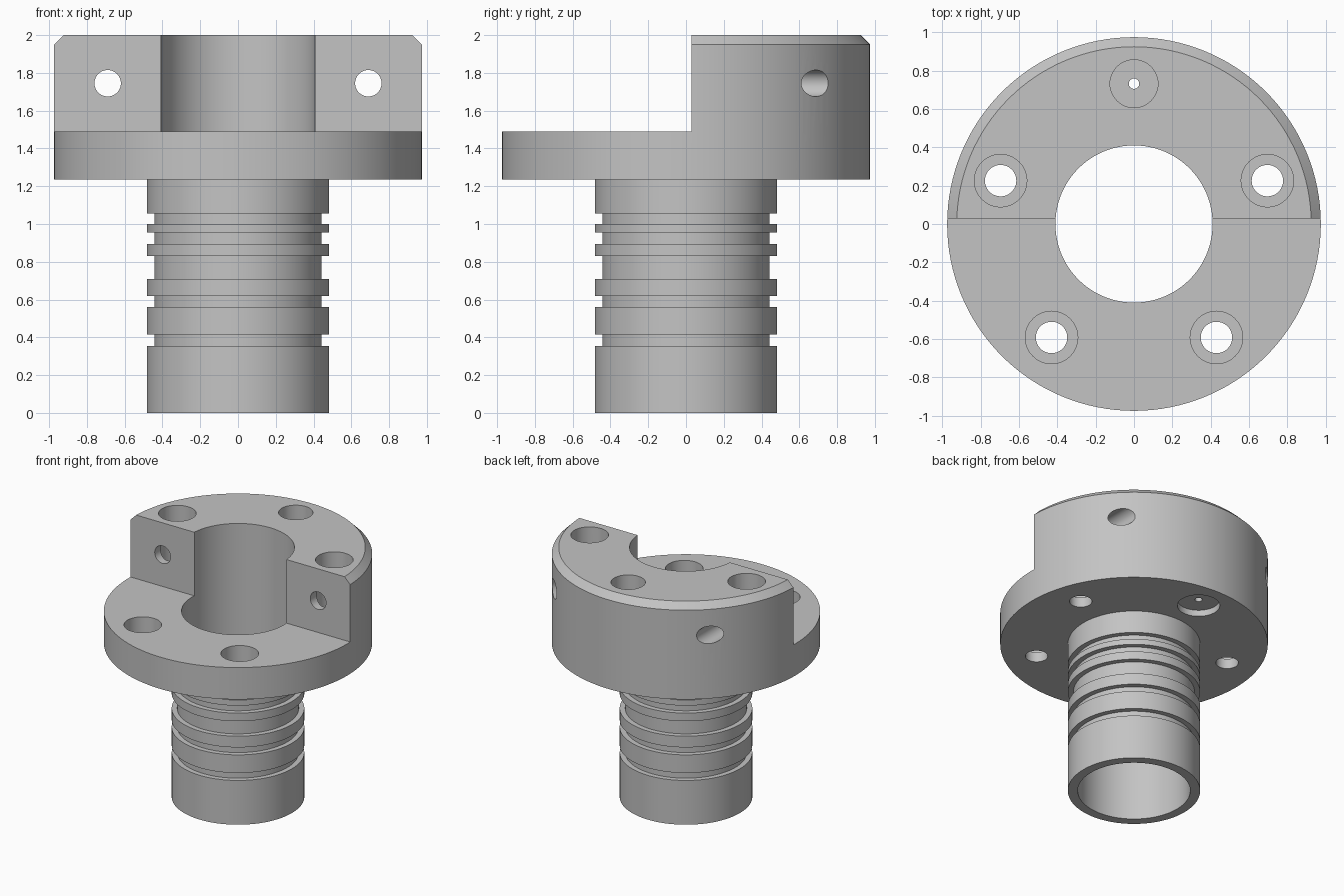
import bpy, bmesh, math

cube = bpy.data.objects.get("Cube")
if cube:
    bpy.data.objects.remove(cube, do_unlink=True)

grey = bpy.data.materials.new("plain grey")
grey.use_nodes = True
colour = (0.55, 0.55, 0.55, 1)
grey.diffuse_color = colour
grey.node_tree.nodes["Principled BSDF"].inputs["Base Color"].default_value = colour


def add_object(name, bm):
    bmesh.ops.recalc_face_normals(bm, faces=bm.faces)
    mesh = bpy.data.meshes.new(name)
    bm.to_mesh(mesh)
    bm.free()
    mesh.materials.append(grey)
    obj = bpy.data.objects.new(name, mesh)
    bpy.context.collection.objects.link(obj)
    return obj


def lathe(name, profile, segments, hollow=False):
    """Turn (radius, z) points about z; a hollow profile closes on itself."""
    bm = bmesh.new()
    rings = []
    for r, z in profile:
        angles = [math.tau * i / segments for i in range(segments)]
        rings.append([bm.verts.new((r * math.cos(a), r * math.sin(a), z)) for a in angles])
    pairs = list(zip(rings, rings[1:]))
    if hollow:
        pairs.append((rings[-1], rings[0]))
    else:
        bm.faces.new(rings[0])
        bm.faces.new(rings[-1])
    for low, high in pairs:
        for i in range(segments):
            j = (i + 1) % segments
            bm.faces.new((low[i], low[j], high[j], high[i]))
    return add_object(name, bm)


def cut(target, cutter):
    cutter.hide_render = True
    mod = target.modifiers.new("cut", "BOOLEAN")
    mod.operation = "DIFFERENCE"
    mod.solver = "EXACT"
    mod.object = cutter
    bpy.context.view_layer.objects.active = target
    bpy.ops.object.modifier_apply(modifier=mod.name)
    bpy.data.objects.remove(cutter, do_unlink=True)


# Main dimensions
BORE, TUBE, GROOVE, RIM = 0.41, 0.482, 0.442, 0.975
BASE, STEP, TOP, CHAMFER = 1.235, 1.49, 2.0, 0.05

# Turned body: grooved tube, flange and chamfered head around one bore
profile = [(BORE, 0), (TUBE, 0)]
for low, high in [(0.355, 0.415), (0.56, 0.62), (0.71, 0.83), (0.895, 0.955), (1.0, 1.055)]:
    profile += [(TUBE, low), (GROOVE, low), (GROOVE, high), (TUBE, high)]
profile += [(TUBE, BASE), (RIM, BASE), (RIM, TOP - CHAMFER), (RIM - CHAMFER, TOP), (BORE, TOP)]
body = lathe("flanged_sleeve", profile, 128, hollow=True)

# Front half of the head removed down to the flange
bm = bmesh.new()
bmesh.ops.create_cube(bm, size=2)
notch = add_object("notch_cutter", bm)
notch.scale = (1.5, 1, 0.5)
notch.location = (0, 0.03 - 1, STEP + 0.5)
bpy.context.view_layer.update()
cut(body, notch)

# Counterbored bolt holes on a ring, the rear one with a small pilot hole
FLOOR = 1.315
bolt = [(0.082, 1.1), (0.082, FLOOR), (0.137, FLOOR), (0.137, 2.2)]
pilot = [(0.155, 1.1), (0.155, 1.285), (0.027, 1.285), (0.027, 1.36), (0.125, 1.36), (0.125, 2.2)]
for i in range(5):
    angle = math.radians(90 + 72 * i)
    hole = lathe("bolt_hole_cutter", pilot if i == 0 else bolt, 48)
    hole.location = (0.732 * math.cos(angle), 0.732 * math.sin(angle), 0)
    bpy.context.view_layer.update()
    cut(body, hole)

# Cross holes from the step faces out through the curved back
for side in (-1, 1):
    hole = lathe("cross_hole_cutter", [(0.07, -1.5), (0.07, 0.5)], 48)
    hole.rotation_euler.x = math.pi / 2
    hole.location = (side * 0.69, 0, 1.745)
    bpy.context.view_layer.update()
    cut(body, hole)

# Smooth turned surfaces with crisp edges
bpy.ops.object.select_all(action="DESELECT")
body.select_set(True)
bpy.context.view_layer.objects.active = body
bpy.ops.object.shade_smooth_by_angle(angle=math.radians(25))
